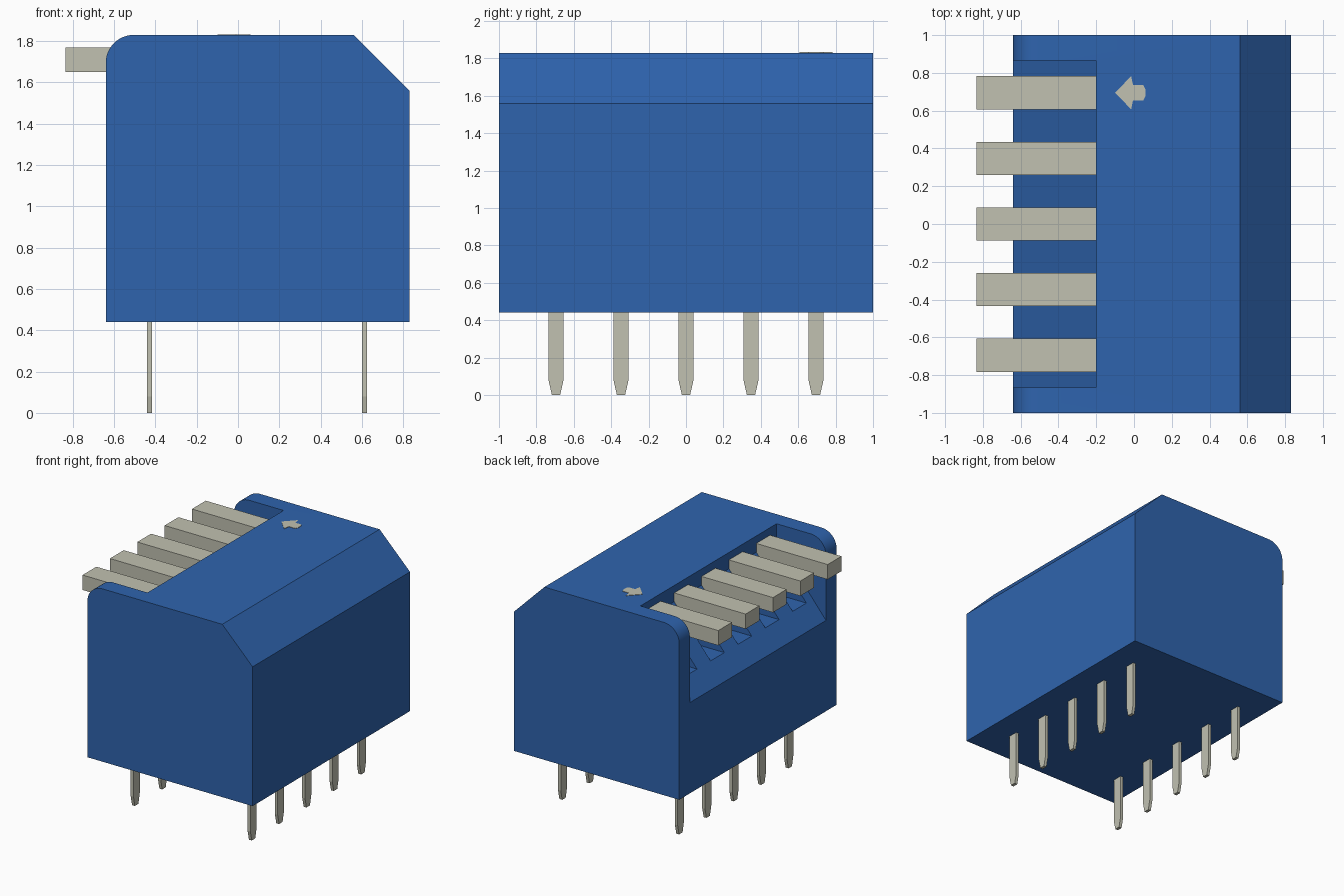
import bpy, bmesh, math
from mathutils import Vector

if "Cube" in bpy.data.objects:
    bpy.data.objects.remove(bpy.data.objects["Cube"], do_unlink=True)


def material(name, rgb):
    m = bpy.data.materials.new(name)
    m.use_nodes = True
    m.diffuse_color = (*rgb, 1)
    bsdf = next(n for n in m.node_tree.nodes if n.type == 'BSDF_PRINCIPLED')
    bsdf.inputs["Base Color"].default_value = (*rgb, 1)
    return m


blue = material("housing blue", (0.028, 0.127, 0.423))
grey = material("warm grey", (0.533, 0.533, 0.440))


def extrude(name, outline, offset, mat):
    """Prism made by sweeping a closed 3D outline along an offset vector."""
    bm = bmesh.new()
    face = bm.faces.new([bm.verts.new(p) for p in outline])
    swept = bmesh.ops.extrude_face_region(bm, geom=[face])["geom"]
    verts = [v for v in swept if isinstance(v, bmesh.types.BMVert)]
    bmesh.ops.translate(bm, verts=verts, vec=Vector(offset))
    bmesh.ops.recalc_face_normals(bm, faces=bm.faces)
    mesh = bpy.data.meshes.new(name)
    bm.to_mesh(mesh)
    bm.free()
    mesh.materials.append(mat)
    obj = bpy.data.objects.new(name, mesh)
    bpy.context.collection.objects.link(obj)
    return obj


def side_prism(name, profile, y, width, mat):
    """Prism with an x-z profile, centred on y."""
    return extrude(name, [(x, y - width / 2, z) for x, z in profile], (0, width, 0), mat)


def rect(x0, x1, z0, z1):
    return [(x0, z0), (x1, z0), (x1, z1), (x0, z1)]


def cut(target, cutter):
    mod = target.modifiers.new("cut", 'BOOLEAN')
    mod.operation = 'DIFFERENCE'
    mod.solver = 'EXACT'
    mod.object = cutter
    bpy.context.view_layer.objects.active = target
    bpy.ops.object.modifier_apply(modifier=mod.name)
    bpy.data.objects.remove(cutter, do_unlink=True)


LEFT, RIGHT, BASE, TOP = -0.64, 0.83, 0.44, 1.83
WALL, R = -0.20, 0.135
rows = [i * 0.3475 for i in range(-2, 3)]

# Housing: chamfer on one top edge, rounding on the other
profile = [(LEFT, BASE), (RIGHT, BASE), (RIGHT, 1.56), (0.56, TOP)]
for i in range(13):
    a = math.pi / 2 * (1 + i / 12)
    profile.append((LEFT + R + R * math.cos(a), TOP - R + R * math.sin(a)))
housing = side_prism("housing", profile, 0, 2, blue)

# Recess with a sloping floor, then a slot under each lever
recess = [(-1, 1.17), (LEFT, 1.17), (WALL, 1.70), (WALL, 2), (-1, 2)]
cut(housing, side_prism("recess_cutter", recess, 0, 1.73, blue))
for y in rows:
    cut(housing, side_prism("slot_cutter", rect(-0.8, WALL - 0.005, 1.31, 1.9), y, 0.175, blue))

bpy.ops.object.select_all(action='DESELECT')
housing.select_set(True)
bpy.context.view_layer.objects.active = housing
bpy.ops.object.shade_smooth_by_angle(angle=math.radians(20))

# Levers and pointed pins
for n, y in enumerate(rows, 1):
    side_prism(f"lever_{n}", rect(-0.835, WALL, 1.65, 1.77), y, 0.175, grey)
    for side, x in (("left", 0.612), ("right", -0.428)):
        half = [(0.04, BASE), (0.04, 0.08), (0.022, 0)]
        outline = half + [(-w, z) for w, z in reversed(half)]
        extrude(f"pin_{side}_{n}", [(x - 0.0125, y + w, z) for w, z in outline],
                (0.025, 0, 0), grey)

# Arrow marking on the top
half = [(-0.015, 0.088), (-0.005, 0.04), (0.05, 0.04), (0.06, 0.02)]
arrow = [(-0.10, 0)] + half + [(x, -w) for x, w in reversed(half)]
extrude("arrow_mark", [(x, w + rows[-1], TOP - 0.002) for x, w in arrow], (0, 0, 0.005), grey)
